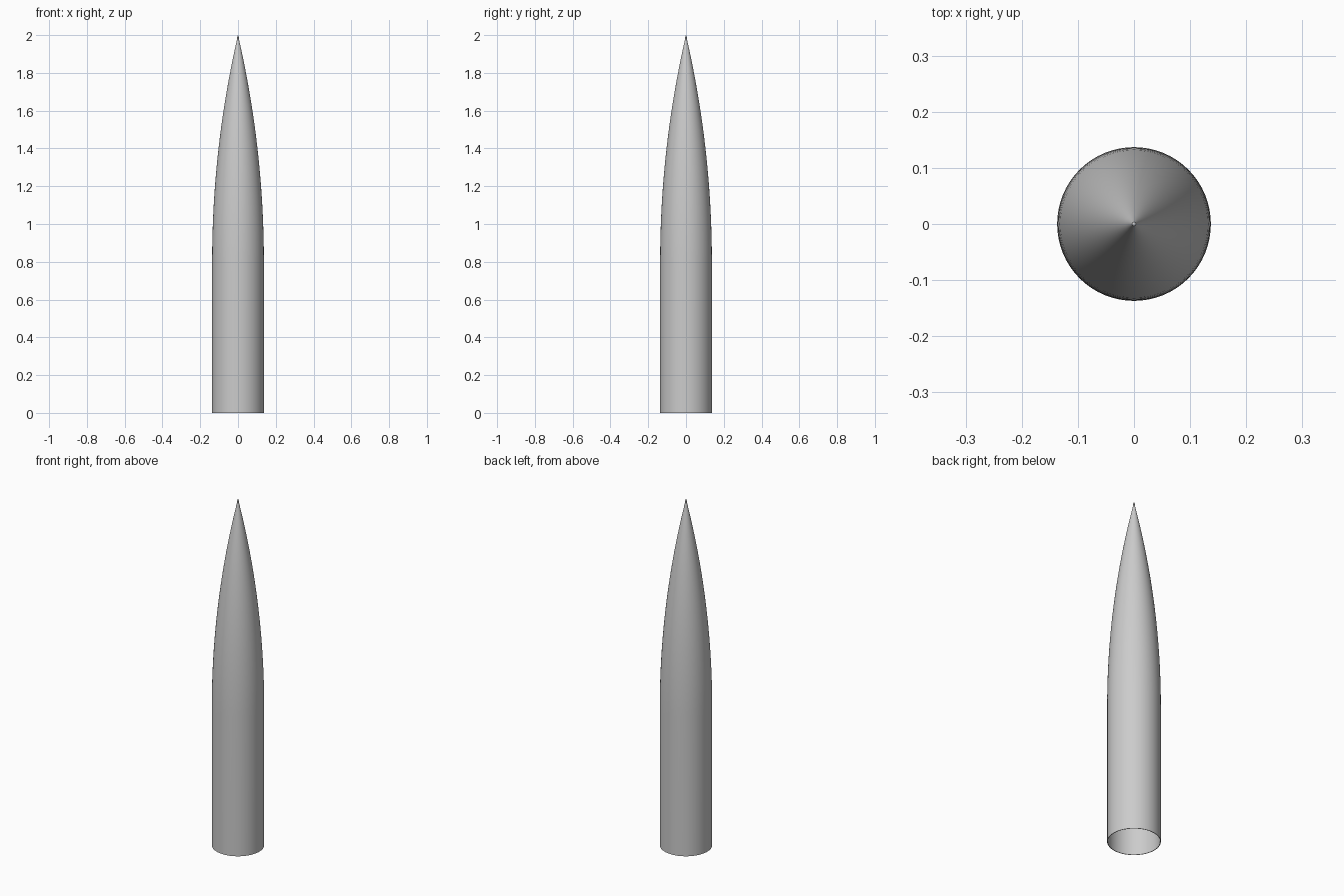
import bpy, bmesh, math

if "Cube" in bpy.data.objects:
    bpy.data.objects.remove(bpy.data.objects["Cube"])

SIDES, R, SHOULDER, TOP, WALL = 64, 0.137, 0.8, 2.0, 0.003
L = TOP - SHOULDER
RHO = (R * R + L * L) / (2 * R)      # tangent ogive arc radius


def ogive(z, off=0.0):
    return math.sqrt((RHO - off) ** 2 - (z - SHOULDER) ** 2) - RHO + R


# Outer skin: straight tube, long ogive, tiny blunt tip
STEPS = 24
outer = [(R, 0), (R, SHOULDER)]
outer += [(ogive(SHOULDER + (L - 0.02) * i / STEPS), SHOULDER + (L - 0.02) * i / STEPS)
          for i in range(1, STEPS + 1)]
outer += [(0.0035, TOP - 0.003), (0, TOP)]

# Inner skin: same curve set in by the wall thickness
inner = [(max(r - WALL, 0), z) for r, z in outer[:-3]] + [(0, TOP - 0.025)]
profile = inner[::-1] + outer

bm = bmesh.new()
verts = [bm.verts.new((r, 0, z)) for r, z in profile]
edges = [bm.edges.new(p) for p in zip(verts, verts[1:])]
bmesh.ops.spin(bm, geom=verts + edges, cent=(0, 0, 0), axis=(0, 0, 1),
               angle=math.tau, steps=SIDES, use_duplicate=False)
bmesh.ops.remove_doubles(bm, verts=bm.verts, dist=1e-5)
bmesh.ops.recalc_face_normals(bm, faces=bm.faces)
mesh = bpy.data.meshes.new("nose_cone")
bm.to_mesh(mesh)
bm.free()
cone = bpy.data.objects.new("nose_cone", mesh)
bpy.context.collection.objects.link(cone)
bpy.context.view_layer.objects.active = cone
cone.select_set(True)
bpy.ops.object.shade_smooth_by_angle(angle=math.radians(30))
